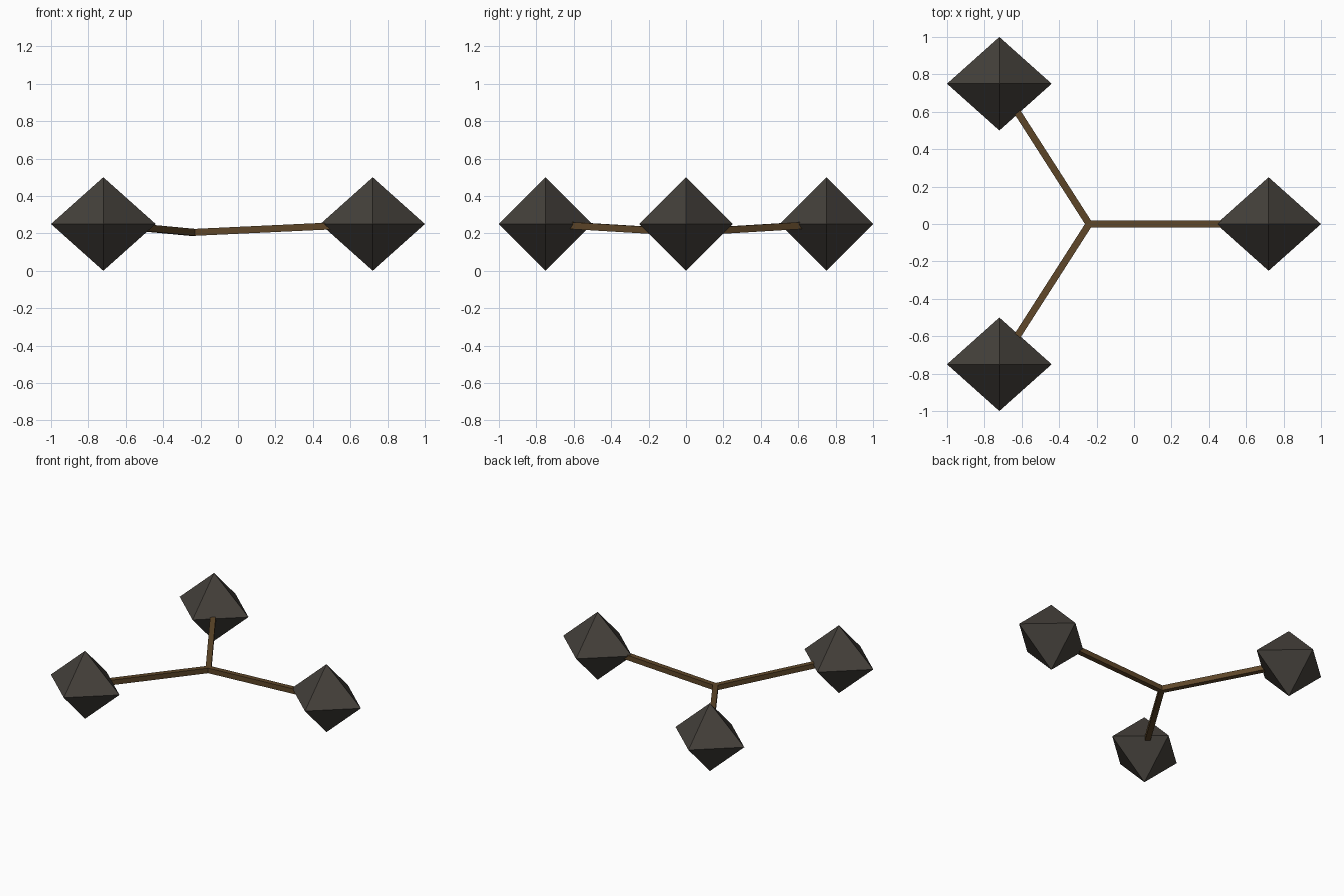
import bpy, bmesh
from mathutils import Vector, Matrix

if "Cube" in bpy.data.objects:
    bpy.data.objects.remove(bpy.data.objects["Cube"])


def material(name, color):
    m = bpy.data.materials.new(name)
    m.diffuse_color = (*color, 1)
    m.use_nodes = True
    m.node_tree.nodes["Principled BSDF"].inputs["Base Color"].default_value = m.diffuse_color
    return m


stone = material("dark_stone", (0.058, 0.051, 0.043))
wood = material("brown_wood", (0.112, 0.062, 0.022))


def finish(bm, name, mat):
    bmesh.ops.recalc_face_normals(bm, faces=bm.faces)
    me = bpy.data.meshes.new(name)
    bm.to_mesh(me)
    bm.free()
    me.materials.append(mat)
    ob = bpy.data.objects.new(name, me)
    bpy.context.collection.objects.link(ob)


def octahedron(name, center, half):
    bm = bmesh.new()
    axes = [bm.verts.new(center + Vector([s * half[i] if j == i else 0 for j in range(3)]))
            for i in range(3) for s in (1, -1)]
    bmesh.ops.convex_hull(bm, input=axes)
    finish(bm, name, stone)


def rod(name, start, end, width):
    # Square bar that keeps its top face up
    d = end - start
    x = d.normalized()
    y = Vector((0, 0, 1)).cross(x).normalized()
    rot = Matrix((x, y, x.cross(y))).transposed().to_4x4()
    bm = bmesh.new()
    bmesh.ops.create_cube(bm, size=1, matrix=Matrix.Translation((start + end) / 2) @ rot
                          @ Matrix.Diagonal((d.length, width, width, 1)))
    finish(bm, name, wood)


# Three weights joined by rods at a slightly lower hub
hub = Vector((-0.24, 0, 0.205))
for label, x, y in (("right", 0.72, 0), ("back", -0.72, 0.75), ("front", -0.72, -0.75)):
    c = Vector((x, y, 0.25))
    octahedron(label + "_weight", c, (0.28, 0.25, 0.25))
    rod(label + "_rod", hub, c, 0.037)
